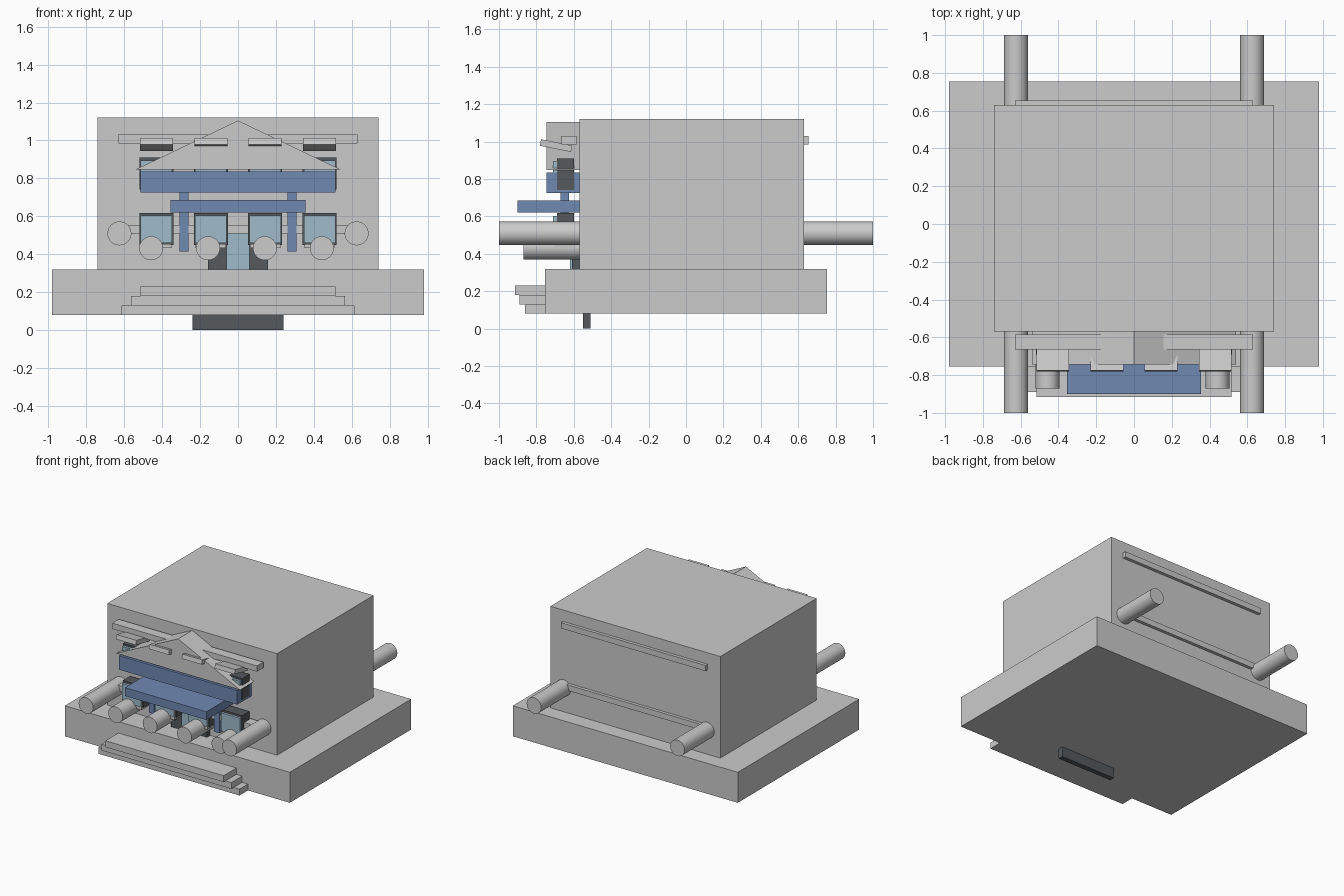
import bpy, bmesh, math

if "Cube" in bpy.data.objects:
    bpy.data.objects.remove(bpy.data.objects["Cube"])


def mat(name, rgb):
    m = bpy.data.materials.new(name)
    m.diffuse_color = (*rgb, 1)
    m.use_nodes = True
    m.node_tree.nodes["Principled BSDF"].inputs["Base Color"].default_value = m.diffuse_color
    return m


BLUE = mat("blue_paint", (0.16, 0.25, 0.45))
GLASS = mat("glass", (0.35, 0.5, 0.6))
DARK = mat("dark_metal", (0.09, 0.1, 0.11))


def box(name, x, y, z, m=None, tilt=0):
    """Box from (min, max) ranges, optionally tilted about x."""
    bpy.ops.mesh.primitive_cube_add(
        size=1, location=[(a + b) / 2 for a, b in (x, y, z)], rotation=(tilt, 0, 0))
    o = bpy.context.object
    o.name = name
    o.scale = [b - a for a, b in (x, y, z)]
    bpy.ops.object.transform_apply(location=False, rotation=False, scale=True)
    if m:
        o.data.materials.append(m)
    return o


def rod(name, x, z, y0, y1, r):
    """Cylinder lying along y."""
    bpy.ops.mesh.primitive_cylinder_add(
        vertices=32, radius=r, depth=y1 - y0,
        location=(x, (y0 + y1) / 2, z), rotation=(math.pi / 2, 0, 0))
    bpy.context.object.name = name
    bpy.ops.object.shade_smooth_by_angle()


def prism(name, pts, y0, y1):
    """Extrude an xz profile along y."""
    bm = bmesh.new()
    f = bm.faces.new([bm.verts.new((x, y0, z)) for x, z in pts])
    r = bmesh.ops.extrude_face_region(bm, geom=[f])
    for v in r["geom"]:
        if isinstance(v, bmesh.types.BMVert):
            v.co.y = y1
    bmesh.ops.recalc_face_normals(bm, faces=bm.faces)
    me = bpy.data.meshes.new(name)
    bm.to_mesh(me)
    bm.free()
    bpy.context.collection.objects.link(bpy.data.objects.new(name, me))


# Plinth and main block
box("plinth", (-.98, .98), (-.755, .755), (.08, .32))
box("main_block", (-.74, .74), (-.57, .63), (.32, 1.12))

# Steps and the small plate below the plinth
for i, (w, y) in enumerate([(.615, .86), (.565, .89), (.515, .915)]):
    box(f"step_{i + 1}", (-w, w), (-y, y - 1.2), (.08 + .05 * i, .13 + .05 * i))
box("ground_plate", (-.24, .24), (-.55, -.51), (0, .09), DARK)

# Cornice and lower bands, front and back
for z, n in ((.985, "upper"), (.51, "lower")):
    box(f"{n}_band_front", (-.63, .63), (-.665, -.585), (z, z + .045))
    box(f"{n}_band_back", (-.63, .63), (.575, .655), (z, z + .045))

# Long corner rods running through the block
for s in (-1, 1):
    rod("corner_rod", s * .625, .51, -1, 1, .063)

# Short front rods
for i in range(4):
    rod("front_rod", -.458 + .3 * i, .432, -.87, -.56, .063)

# Windows: frame, pane, sill and tilted hood
for x in (-.43, -.143, .143, .43):
    for z, n in ((.45, "lower"), (.742, "upper")):
        box(f"{n}_window_frame", (x - .09, x + .09), (-.69, -.60), (z, z + .168), DARK)
        box(f"{n}_window_pane", (x - .083, x + .083), (-.71, -.685), (z + .01, z + .153), GLASS)
    box("window_sill", (x - .08, x + .08), (-.70, -.60), (.432, .455))
    box("window_hood", (x - .087, x + .087), (-.78, -.61), (.961, .996), None, -.2)

# Door
box("door_frame", (-.157, .157), (-.61, -.56), (.32, .55), DARK)
box("door_pane", (-.06, .06), (-.62, -.60), (.32, .55), GLASS)

# Blue entrance: posts, canopy and beam
for s in (-1, 1):
    box("canopy_post", (s * .285 - .023, s * .285 + .023), (-.67, -.625), (.415, .74), BLUE)
box("canopy", (-.355, .355), (-.90, -.57), (.62, .685), BLUE)
box("beam", (-.515, .515), (-.745, -.57), (.725, .835), BLUE)

# Gable
prism("gable", [(-.54, .847), (.54, .847), (0, 1.105)], -.745, -.565)
